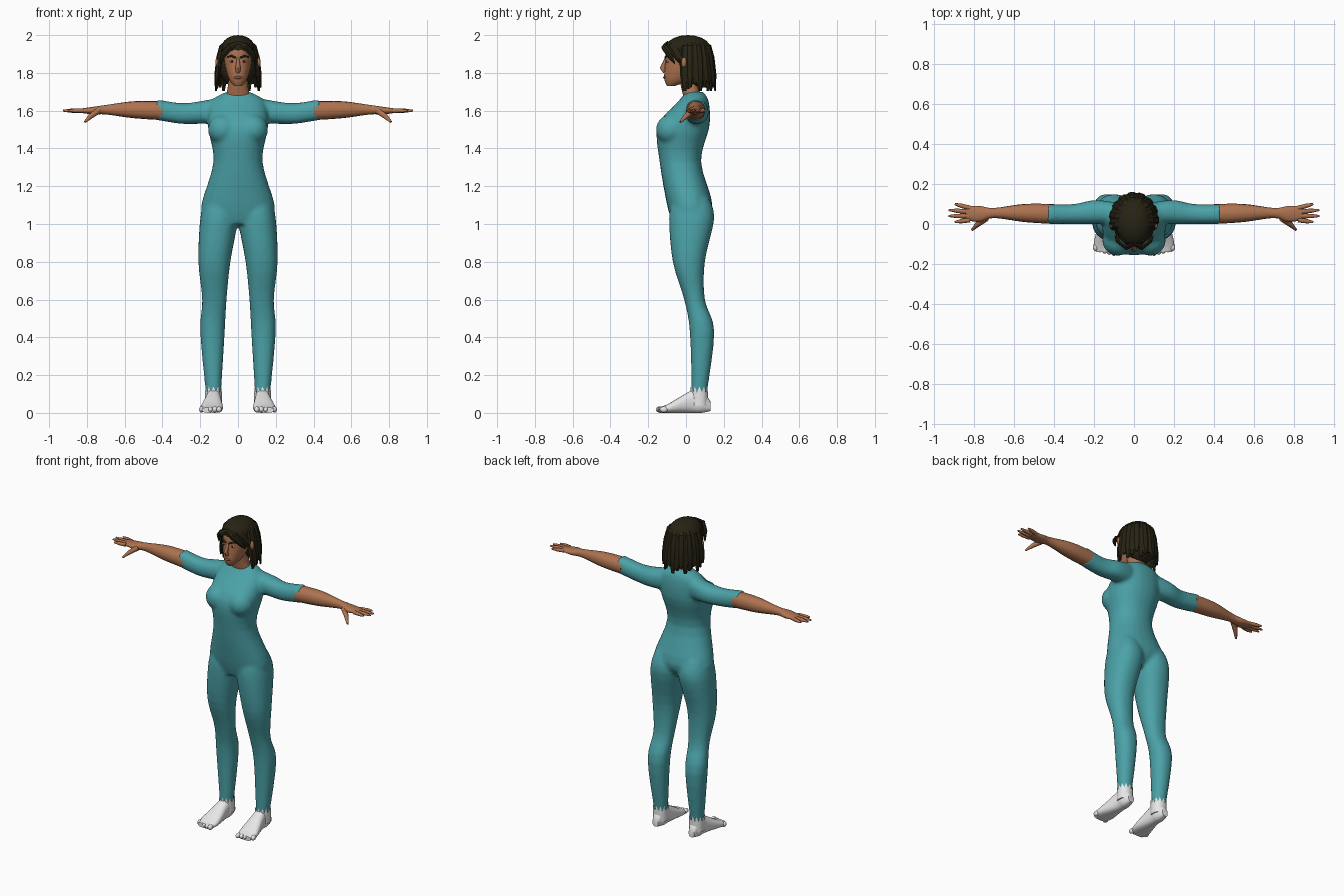
import bpy, bmesh
from math import sin, cos, pi, radians, copysign
from mathutils import Vector, Matrix

default_cube = bpy.data.objects.get("Cube")
if default_cube:
    bpy.data.objects.remove(default_cube)


def material(name, *colour):
    mat = bpy.data.materials.new(name)
    mat.use_nodes = True
    mat.diffuse_color = (*colour, 1)
    shader = mat.node_tree.nodes["Principled BSDF"]
    shader.inputs["Base Color"].default_value = (*colour, 1)
    shader.inputs["Roughness"].default_value = .8
    return mat


TEAL = material("teal fabric", .07, .36, .39)
SKIN = material("warm skin", .42, .17, .08)
HAIR = material("dark brown hair", .02, .017, .007)
WHITE = material("white sock", .8, .8, .8)
LIPS = material("lip brown", .25, .08, .05)
EYE = material("eye white", .6, .55, .5)
IRIS = material("dark iris", .02, .01, .01)
SIDES = {"left": 1, "right": -1}


def finish(name, bm, mat, angle=50):
    bmesh.ops.recalc_face_normals(bm, faces=bm.faces)
    mesh = bpy.data.meshes.new(name)
    bm.to_mesh(mesh)
    bm.free()
    mesh.materials.append(mat)
    part = bpy.data.objects.new(name, mesh)
    bpy.context.collection.objects.link(part)
    bpy.ops.object.select_all(action='DESELECT')
    part.select_set(True)
    bpy.context.view_layer.objects.active = part
    bpy.ops.object.shade_smooth_by_angle(angle=radians(angle))
    return part


def spline(keys, steps=4):
    """Smooth curve through the key rows, in any number of dimensions."""
    keys = [Vector(key) for key in keys]
    last = len(keys) - 1
    result = []
    for k in range(last):
        start, stop = keys[k], keys[k + 1]
        leave = (stop - keys[max(k - 1, 0)]) / 2
        arrive = (keys[min(k + 2, last)] - start) / 2
        for step in range(steps):
            t = step / steps
            ease = t * t * (3 - 2 * t)
            result.append(start.lerp(stop, ease) + leave * t * (1 - t) ** 2 - arrive * t * t * (1 - t))
    return result + [keys[last]]


def bridge(bm, rings):
    count = len(rings[0])
    for lower, upper in zip(rings, rings[1:]):
        for i in range(count):
            j = (i + 1) % count
            bm.faces.new((lower[i], lower[j], upper[j], upper[i]))
    bm.faces.new(rings[0])
    bm.faces.new(rings[-1])
    return rings


def loft(bm, axis, keys, side=1, power=2.2, sides=24):
    """Rounded sections joined along an axis: position, then two ranges."""
    rings = []
    for along, low_a, high_a, low_b, high_b in spline(keys):
        ring = []
        for i in range(sides):
            turn = 2 * pi * i / sides
            u, v = (copysign(abs(w) ** (2 / power), w) / 2 for w in (cos(turn), sin(turn)))
            a = (low_a + high_a) / 2 + u * (high_a - low_a)
            b = (low_b + high_b) / 2 + v * (high_b - low_b)
            x, y, z = {"x": (along, a, b), "y": (a, along, b), "z": (a, b, along)}[axis]
            ring.append(bm.verts.new((x * side, y, z)))
        rings.append(ring)
    return bridge(bm, rings)


def upright(bm, keys):
    """Symmetric loft: height, half width, front, back."""
    loft(bm, "z", [(z, -half, half, front, back) for z, half, front, back in keys])


def tube(bm, points, radii, outward=(0, 0, 1), flatness=1.0, sides=8):
    """Tapered tube, thinned along the outward direction."""
    points = [Vector(point) for point in points]
    last = len(points) - 1
    rings = []
    for k, (point, radius) in enumerate(zip(points, radii)):
        along = (points[min(k + 1, last)] - points[max(k - 1, 0)]).normalized()
        wide = along.cross(Vector(outward)).normalized()
        thin = wide.cross(along) * flatness
        turns = [2 * pi * i / sides for i in range(sides)]
        rings.append([bm.verts.new(point + radius * (wide * cos(t) + thin * sin(t))) for t in turns])
    bridge(bm, rings)


def ball(bm, center, size):
    place = Matrix.Translation(center) @ Matrix.Diagonal((*size, 1))
    bmesh.ops.create_uvsphere(bm, u_segments=16, v_segments=10, radius=1, matrix=place)


# Body suit: torso, bust, legs and sleeves fused into one skin
TORSO = [(1.7, .06, 0, .09), (1.65, .14, -.04, .12), (1.52, .16, -.15, .125),
         (1.33, .13, -.14, .08), (1.1, .195, -.1, .14), (1, .18, -.07, .08)]
LEG = [(1.14, .02, .17, -.07, .12), (1.03, 0, .2, -.09, .15), (.8, .04, .21, -.07, .1),
       (.6, .06, .19, -.01, .1), (.43, .07, .2, .02, .15), (.1, .09, .17, .03, .11)]
SLEEVE = [(.1, 0, .11, 1.53, 1.67), (.2, 0, .12, 1.53, 1.65), (.3, 0, .1, 1.53, 1.64),
          (.43, 0, .1, 1.55, 1.66)]
bm = bmesh.new()
upright(bm, TORSO)
for side in SIDES.values():
    ball(bm, (.08 * side, -.08, 1.5), (.08, .08, .08))
    loft(bm, "z", LEG, side)
    loft(bm, "x", SLEEVE, side)
suit = finish("body_suit", bm, TEAL)
fuse = suit.modifiers.new("fuse", 'REMESH')
fuse.mode = 'VOXEL'
fuse.voxel_size = .011
fuse.use_smooth_shade = True
relax = suit.modifiers.new("relax", 'SMOOTH')
relax.factor = .5
relax.iterations = 5

# Forearms with hands, four fanned fingers and a drooping thumb
FOREARM = [(.4, 0, .1, 1.55, 1.65), (.55, .01, .1, 1.56, 1.65), (.7, .03, .08, 1.58, 1.63),
           (.77, .01, .09, 1.58, 1.62), (.84, .02, .09, 1.59, 1.61)]
for label, side in SIDES.items():
    bm = bmesh.new()
    loft(bm, "x", FOREARM, side, sides=16)
    for finger in range(4):
        root = Vector((.82 * side, .02 + .02 * finger, 1.6))
        reach = .93 - .015 * (finger - 1.5) ** 2
        tip = Vector((reach * side, .01 + .03 * finger, 1.6))
        tube(bm, [root, root.lerp(tip, .6), tip], (.012, .011, .005))
    thumb = [(.74 * side, .03, 1.6), (.78 * side, 0, 1.57), (.81 * side, -.03, 1.54)]
    tube(bm, thumb, (.018, .014, .006))
    finish(label + "_forearm_and_hand", bm, SKIN)

# Feet with toes and a ragged ankle edge
FOOT = [(.13, .11, .15, .01, .06), (.08, .09, .17, 0, .13), (.03, .09, .17, 0, .12),
        (-.09, .08, .2, 0, .05), (-.14, .1, .19, 0, .03)]
for label, side in SIDES.items():
    bm = bmesh.new()
    loft(bm, "y", FOOT, side, power=2.5)
    for toe in range(5):
        ball(bm, ((.1 + .023 * toe) * side, -.14 + .006 * toe, .018), (.014, .02, .016))
    rings = loft(bm, "z", [(z, .084, .176, .025, .117) for z in (.04, .11)], side)
    for vert in rings[-1][::2]:
        vert.co.z += .03
    finish(label + "_foot", bm, WHITE)

# Head, neck, nose and ears
HEAD = [(1.73, .02, -.1, -.06), (1.77, .05, -.115, .03), (1.86, .073, -.11, .11),
        (1.94, .065, -.1, .1), (1.98, .03, -.04, .05)]
NECK = [(1.66, .07, -.01, .08), (1.72, .055, -.025, .07), (1.79, .05, -.04, .06)]
bm = bmesh.new()
upright(bm, HEAD)
upright(bm, NECK)
tube(bm, [(0, -.105, 1.88), (0, -.125, 1.825), (0, -.11, 1.805)], (.006, .014, .012), (0, -1, 0))
for side in SIDES.values():
    ball(bm, (.106 * side, -.01, 1.855), (.014, .014, .028))
finish("head_and_neck", bm, SKIN)

# Face details
bm = bmesh.new()
ball(bm, (0, -.112, 1.775), (.023, .009, .008))
finish("lips", bm, LIPS)
for label, side in SIDES.items():
    bm = bmesh.new()
    ball(bm, (.032 * side, -.097, 1.86), (.014, .008, .006))
    finish(label + "_eye", bm, EYE)
    bm = bmesh.new()
    ball(bm, (.031 * side, -.102, 1.86), (.006, .005, .006))
    finish(label + "_iris", bm, IRIS)
    bm = bmesh.new()
    brow = [(.012 * side, -.11, 1.88), (.034 * side, -.104, 1.89), (.056 * side, -.08, 1.885)]
    tube(bm, brow, (.005, .006, .003))
    finish(label + "_eyebrow", bm, HAIR)

# Hair: crown and back volume
bm = bmesh.new()
ball(bm, (0, .01, 1.93), (.09, .12, .07))
ball(bm, (0, .06, 1.84), (.1, .075, .12))
finish("hair_volume", bm, HAIR)

# Hair locks hanging around the sides and back, in uneven lengths
FALL = [(1.98, .04), (1.94, .085), (1.88, .1), (1.79, .11)]
LOCKS = 18
bm = bmesh.new()
for lock in range(LOCKS):
    turn = radians(78 + 204 * lock / (LOCKS - 1))
    outward = Vector((sin(turn), -cos(turn), 0))
    lift = .005 * (lock % 2)
    path = []
    for z, radius in FALL + [(1.705 + .018 * (lock % 3), .115)]:
        wide = radius + lift
        path.append((wide * outward.x, .02 + (wide + .015) * outward.y, z))
    tube(bm, path, (.014, .024, .026, .026, .01), outward, .45, sides=6)

# Parted fringe sweeping to both temples, and a long lock beside each cheek
for side in SIDES.values():
    for layer in range(4):
        back = .03 * layer
        sweep = [(0, back - .1, 1.96 + back / 4), (.042 * side, back - .118, 1.94),
                 (.077 * side, back - .09, 1.9), (.094 * side, back - .06, 1.85)]
        tube(bm, sweep, (.012, .02, .021, .006), (side / 2, -1, .3), .5, sides=6)
    cheek = [(.07 * side, -.05, 1.93), (.095 * side, -.02, 1.87), (.105 * side, 0, 1.8),
             (.112 * side, .01, 1.715)]
    tube(bm, cheek, (.015, .02, .024, .008), (side, -.3, 0), .5, sides=6)
finish("hair_locks", bm, HAIR, angle=35)
